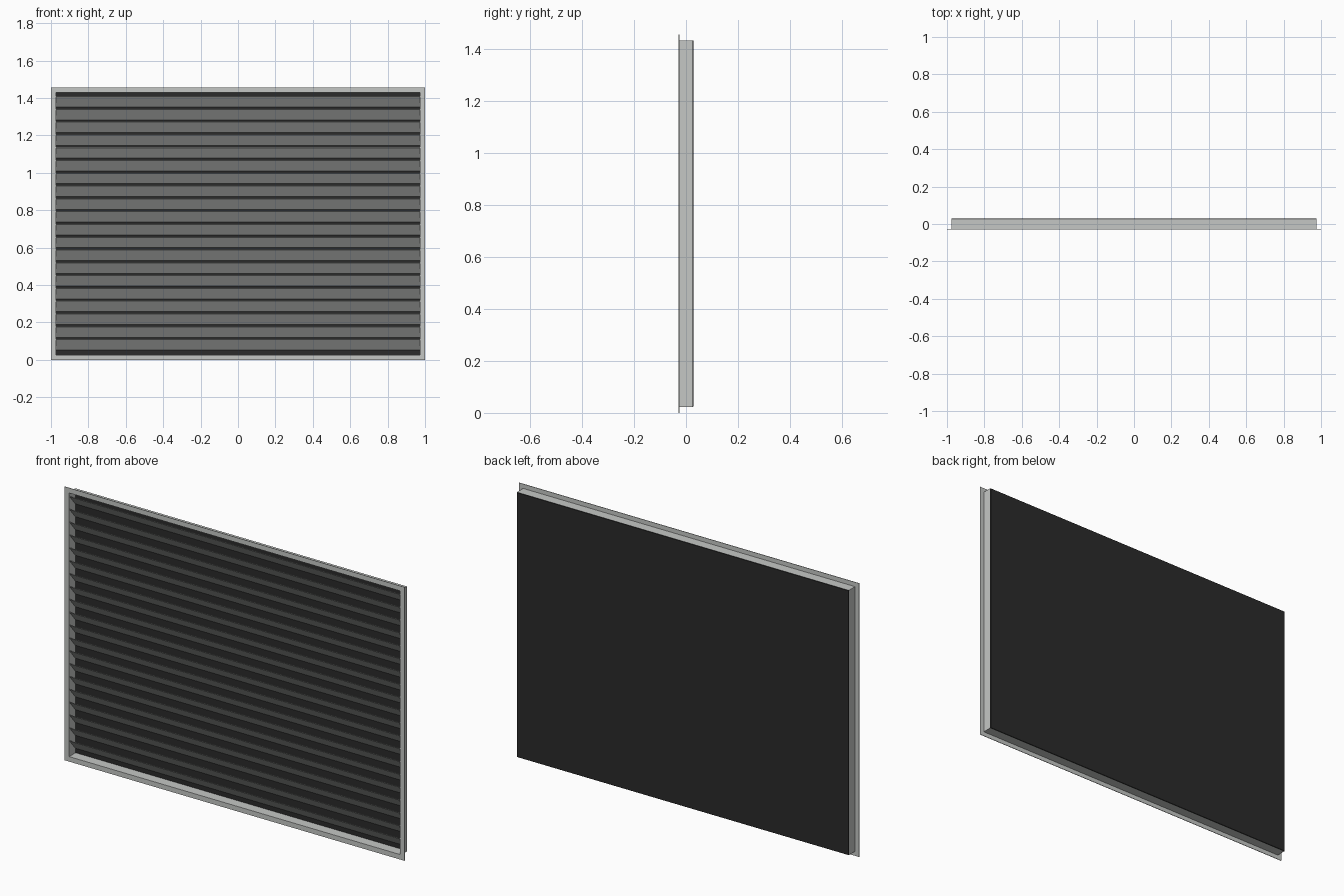
import bpy, bmesh

if "Cube" in bpy.data.objects:
    bpy.data.objects.remove(bpy.data.objects["Cube"])

W, H, D = 1.0, 1.455, 0.0285   # half width, full height, half depth


def material(name, rgb):
    m = bpy.data.materials.new(name)
    m.diffuse_color = (*rgb, 1.0)
    m.use_nodes = True
    m.node_tree.nodes["Principled BSDF"].inputs["Base Color"].default_value = m.diffuse_color
    return m


grey = material("light grey metal", (0.56, 0.575, 0.56))
black = material("dark mesh", (0.024, 0.024, 0.024))


def finish(name, bm, mat):
    bmesh.ops.recalc_face_normals(bm, faces=bm.faces)
    me = bpy.data.meshes.new(name)
    bm.to_mesh(me)
    bm.free()
    me.materials.append(mat)
    ob = bpy.data.objects.new(name, me)
    bpy.context.collection.objects.link(ob)
    return ob


def rect_loop(bm, inset, y):
    x, z0, z1 = W - inset, inset, H - inset
    return [bm.verts.new(p) for p in
            ((-x, y, z0), (x, y, z0), (x, y, z1), (-x, y, z1))]


def bridge(bm, a, b):
    for i in range(4):
        j = (i + 1) % 4
        bm.faces.new((a[i], a[j], b[j], b[i]))


# Frame: thin front flange and deep sleeve, one L profile swept round a rectangle
T = 0.003
back = D - 0.003
profile = [(0, -D), (0.0265, -D), (0.0265, back), (0.0235, back),
           (0.0235, -D + T), (0, -D + T)]
bm = bmesh.new()
loops = [rect_loop(bm, i, y) for i, y in profile]
for k in range(len(loops)):
    bridge(bm, loops[k], loops[(k + 1) % len(loops)])
finish("frame", bm, grey)

# Back mesh panel with a slightly eased rear edge
bm = bmesh.new()
loops = [rect_loop(bm, i, y) for i, y in
         ((0.0235, back), (0.0235, D - 0.0015), (0.025, D))]
bridge(bm, loops[0], loops[1])
bridge(bm, loops[1], loops[2])
bm.faces.new(loops[0])
bm.faces.new(loops[2])
finish("back_mesh", bm, black)

# Slats: front edge high, rear edge low, stacked at an even pitch
PITCH, COUNT, X = 0.0684, 20, W - 0.0265
YF, YB = -D + 0.004, D - 0.006
section = [(YF, 0.0605), (YF, 0.0635), (YB, 0.0085), (YB, 0.0050)]
bm = bmesh.new()
for n in range(COUNT):
    base = 0.047 + n * PITCH
    left = [bm.verts.new((-X, y, base + z)) for y, z in section]
    right = [bm.verts.new((X, y, base + z)) for y, z in section]
    bridge(bm, left, right)
    bm.faces.new(left)
    bm.faces.new(right)
finish("slats", bm, grey)
